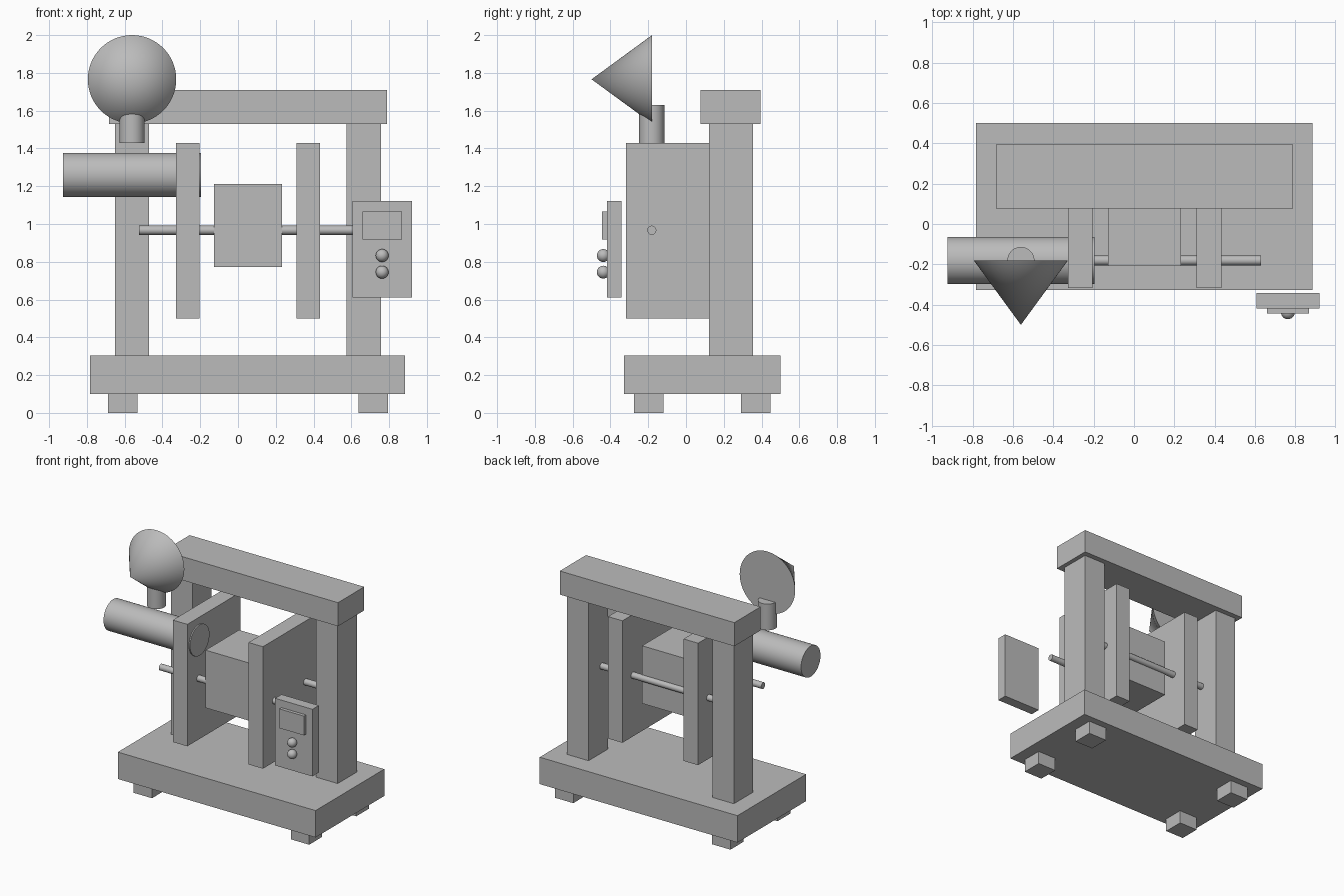
import bpy
import math

if "Cube" in bpy.data.objects:
    bpy.data.objects.remove(bpy.data.objects["Cube"], do_unlink=True)

GREY = (0.5, 0.5, 0.5, 1.0)
grey = bpy.data.materials.new("plain_grey")
grey.use_nodes = True
grey.diffuse_color = GREY
grey.node_tree.nodes["Principled BSDF"].inputs["Base Color"].default_value = GREY

ALONG_X = (0, math.pi / 2, 0)
TO_FRONT = (math.pi / 2, 0, 0)


def finish(name, smooth=False):
    ob = bpy.context.object
    ob.name = name
    ob.data.materials.append(grey)
    if smooth:
        bpy.ops.object.shade_smooth_by_angle(angle=math.radians(30))
    return ob


def box(name, x, y, z):
    """Box given by its (low, high) limits on each axis."""
    spans = (x, y, z)
    bpy.ops.mesh.primitive_cube_add(size=1, location=[(a + b) / 2 for a, b in spans])
    ob = finish(name)
    ob.scale = [b - a for a, b in spans]
    bpy.ops.object.transform_apply(location=False, rotation=False, scale=True)


def rod(name, centre, radius, length, rotation=(0, 0, 0)):
    bpy.ops.mesh.primitive_cylinder_add(vertices=64, radius=radius, depth=length,
                                        location=centre, rotation=rotation)
    finish(name, True)


# Base with four feet
box("base", (-0.784, 0.884), (-0.328, 0.5), (0.1, 0.305))
for side, x in (("right", -0.688), ("left", 0.638)):
    for end, y in (("front", -0.275), ("back", 0.292)):
        box(f"{end}_{side}_foot", (x, x + 0.155), (y, y + 0.155), (0, 0.1))

# Columns and top beam
for side, x in (("right", -0.652), ("left", 0.574)):
    box(f"{side}_column", (x, x + 0.182), (0.122, 0.354), (0.305, 1.53))
box("top_beam", (-0.684, 0.789), (0.078, 0.394), (1.53, 1.71))

# Upright plates, central block and the two shafts
for side, x in (("right", -0.327), ("left", 0.311)):
    box(f"{side}_plate", (x, x + 0.122), (-0.318, 0.322), (0.5, 1.43))
box("central_block", (-0.128, 0.234), (-0.208, 0.195), (0.772, 1.212))
for end, y in (("front", -0.181), ("back", 0.195)):
    rod(f"{end}_shaft", (0.053, y, 0.967), 0.024, 1.155, ALONG_X)

# Motor, neck and cone
rod("motor", (-0.561, -0.181, 1.26), 0.117, 0.73, ALONG_X)
rod("cone_neck", (-0.561, -0.181, 1.53), 0.067, 0.2)
bpy.ops.mesh.primitive_cone_add(vertices=64, radius1=0.234, radius2=0, depth=0.32,
                                location=(-0.561, -0.34, 1.766), rotation=TO_FRONT)
finish("cone", True)

# Control panel with screen and two round buttons
box("control_panel", (0.607, 0.921), (-0.419, -0.342), (0.61, 1.122))
box("screen", (0.66, 0.867), (-0.444, -0.419), (0.918, 1.065))
for name, z in (("upper", 0.833), ("lower", 0.745)):
    bpy.ops.mesh.primitive_uv_sphere_add(segments=32, ring_count=16, radius=0.034,
                                         location=(0.763, -0.438, z))
    finish(f"{name}_button", True)
